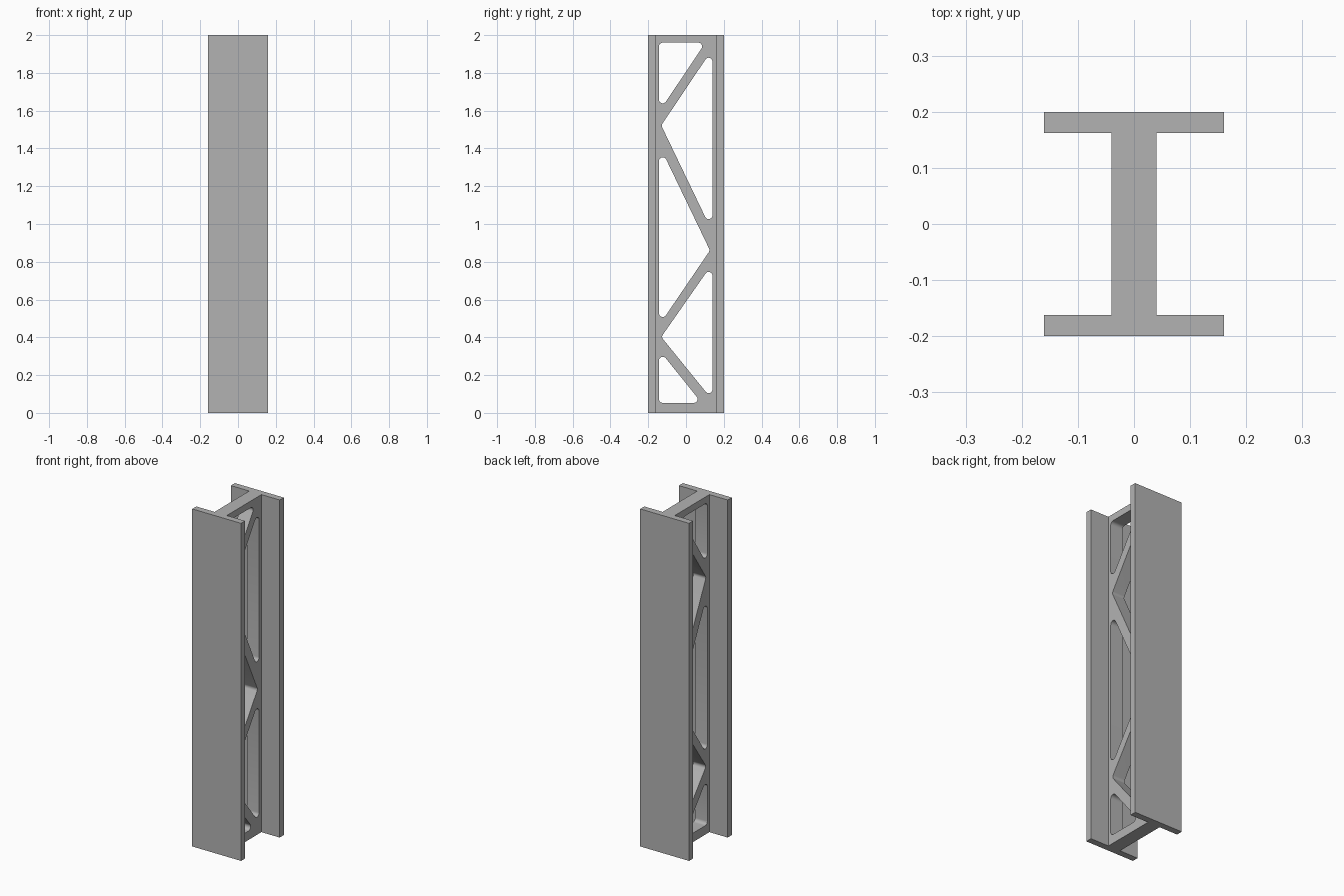
import bpy, bmesh, math
from mathutils import Vector

cube = bpy.data.objects.get("Cube")
if cube:
    bpy.data.objects.remove(cube, do_unlink=True)

HEIGHT = 2.0
HALF_WIDTH, HALF_DEPTH = 0.16, 0.20
FLANGE_INNER, WEB_HALF = 0.162, 0.04
FILLET, STEPS = 0.02, 8

steel = bpy.data.materials.new("steel grey")
steel.use_nodes = True
colour = (0.45, 0.45, 0.45, 1)
steel.diffuse_color = colour
steel.node_tree.nodes["Principled BSDF"].inputs["Base Color"].default_value = colour


def prism(name, points, direction):
    """Extrude a closed 3D outline along a direction."""
    bm = bmesh.new()
    face = bm.faces.new([bm.verts.new(p) for p in points])
    out = bmesh.ops.extrude_face_region(bm, geom=[face])
    moved = [g for g in out["geom"] if isinstance(g, bmesh.types.BMVert)]
    bmesh.ops.translate(bm, verts=moved, vec=direction)
    bmesh.ops.recalc_face_normals(bm, faces=bm.faces)
    mesh = bpy.data.meshes.new(name)
    bm.to_mesh(mesh)
    bm.free()
    mesh.materials.append(steel)
    obj = bpy.data.objects.new(name, mesh)
    bpy.context.collection.objects.link(obj)
    return obj


def rounded(corners):
    """Replace each corner of a 2D polygon by a tangent arc."""
    pts = [Vector(c) for c in corners]
    result = []
    for i, p in enumerate(pts):
        a = (pts[i - 1] - p).normalized()
        b = (pts[(i + 1) % len(pts)] - p).normalized()
        half = a.angle(b) / 2
        centre = p + (a + b).normalized() * FILLET / math.sin(half)
        reach = FILLET / math.tan(half)
        start, end = p + a * reach - centre, p + b * reach - centre
        a0 = math.atan2(start.y, start.x)
        sweep = math.atan2(start.x * end.y - start.y * end.x, start.dot(end))
        for k in range(STEPS + 1):
            t = a0 + sweep * k / STEPS
            result.append(centre + FILLET * Vector((math.cos(t), math.sin(t))))
    return result


# I-shaped beam: one quarter of the section, mirrored round
quarter = [(HALF_WIDTH, HALF_DEPTH), (HALF_WIDTH, FLANGE_INNER), (WEB_HALF, FLANGE_INNER)]
right = quarter + [(x, -y) for x, y in reversed(quarter)]
section = right + [(-x, y) for x, y in reversed(right)]
beam = prism("truss_beam", [(x, y, 0) for x, y in section], (0, 0, HEIGHT))

# Triangular web openings, as (y, z) corners
F, B = -0.143, 0.14
openings = [
    [(F, 1.96), (0.103, 1.96), (F, 1.593)],
    [(B, 1.926), (-0.131, 1.522), (B, 0.958)],
    [(F, 1.421), (0.127, 0.86), (F, 0.463)],
    [(B, 0.79), (-0.131, 0.402), (B, 0.068)],
    [(F, 0.334), (0.083, 0.053), (F, 0.053)],
]
for corners in openings:
    outline = [(-0.1, p.x, p.y) for p in rounded(corners)]
    cutter = prism("opening_cutter", outline, (0.2, 0, 0))
    cutter.hide_render = True
    cut = beam.modifiers.new("opening", 'BOOLEAN')
    cut.operation, cut.solver, cut.object = 'DIFFERENCE', 'EXACT', cutter
    bpy.context.view_layer.objects.active = beam
    bpy.ops.object.modifier_apply(modifier=cut.name)
    bpy.data.objects.remove(cutter, do_unlink=True)

# Smooth fillets, sharp edges elsewhere
bpy.ops.object.select_all(action='DESELECT')
beam.select_set(True)
bpy.context.view_layer.objects.active = beam
bpy.ops.object.shade_smooth_by_angle(angle=math.radians(25))
